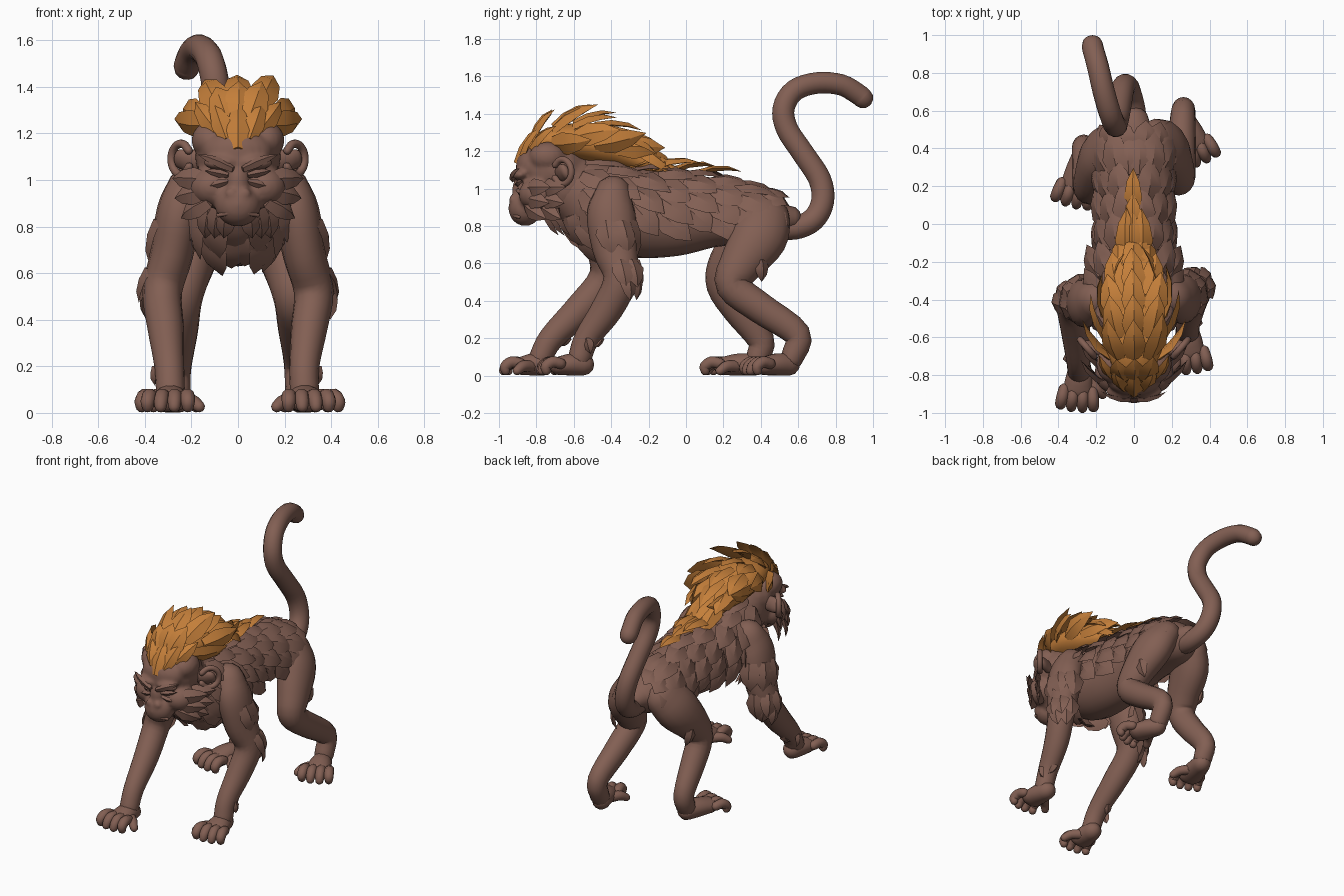
import bpy, bmesh, math, random
from mathutils import Vector, Matrix
from mathutils.bvhtree import BVHTree

random.seed(4)
if "Cube" in bpy.data.objects:
    bpy.data.objects.remove(bpy.data.objects["Cube"])


def material(name, colour):
    m = bpy.data.materials.new(name)
    m.use_nodes = True
    m.diffuse_color = colour
    m.node_tree.nodes["Principled BSDF"].inputs["Base Color"].default_value = colour
    return m


BROWN = material("brown fur", (0.225, 0.115, 0.087, 1))
ORANGE = material("orange mane", (0.55, 0.21, 0.042, 1))


def finish(name, bm, mat, angle=50):
    """Turn a bmesh into a shaded object."""
    bmesh.ops.recalc_face_normals(bm, faces=bm.faces)
    mesh = bpy.data.meshes.new(name)
    bm.to_mesh(mesh)
    bm.free()
    mesh.materials.append(mat)
    ob = bpy.data.objects.new(name, mesh)
    bpy.context.collection.objects.link(ob)
    bpy.ops.object.select_all(action="DESELECT")
    ob.select_set(True)
    bpy.context.view_layer.objects.active = ob
    bpy.ops.object.shade_smooth_by_angle(angle=math.radians(angle))
    return ob


def surface(ob):
    return BVHTree.FromPolygons([v.co for v in ob.data.vertices],
                                [list(p.vertices) for p in ob.data.polygons])


def loft(bm, pts, s=1, sides=14, steps=4):
    """Rounded tube through (x, y, z, side radius, depth radius) points."""
    P = [Vector(p) for p in pts]
    P = [P[0] * 2 - P[1]] + P + [P[-1] * 2 - P[-2]]
    path = []
    for a, b, c, d in zip(P, P[1:], P[2:], P[3:]):
        for k in range(steps):
            t = k / steps
            path.append((b * 2 + (c - a) * t + (a * 2 - b * 5 + c * 4 - d) * t ** 2
                         + (b * 3 - a - c * 3 + d) * t ** 3) / 2)
    path.append(P[-2])
    pos = [Vector(p[:3]) for p in path]
    tan = [(pos[min(i + 1, len(pos) - 1)] - pos[max(i - 1, 0)]).normalized() for i in range(len(pos))]
    rings = [(c, t, p[3], p[4]) for c, t, p in zip(pos, tan, path)]

    def cap(ring, sign):
        c, t, a, b = ring
        m = min(a, b) * sign
        return [(c + t * m * o, t, a * k, b * k) for o, k in ((.5, .86), (.85, .5), (.98, .1))]
    rings = cap(rings[0], -1)[::-1] + rings + cap(rings[-1], 1)
    loops = []
    for c, t, a, b in rings:
        side = (Vector((1, 0, 0)) - t * t.x).normalized()
        up = t.cross(side)
        loop = []
        for k in range(sides):
            w = math.tau * k / sides
            v = c + side * a * math.cos(w) + up * b * math.sin(w)
            loop.append(bm.verts.new((v.x * s, v.y, v.z)))
        loops.append(loop)
    for A, B in zip(loops, loops[1:]):
        for k in range(sides):
            j = (k + 1) % sides
            bm.faces.new((A[k], A[j], B[j], B[k]))
    bm.faces.new(loops[0])
    bm.faces.new(loops[-1])


def blob(bm, x, y, z, rx, ry, rz):
    bmesh.ops.create_uvsphere(bm, u_segments=20, v_segments=12, radius=1,
                              matrix=Matrix.Translation((x, y, z)) @ Matrix.Diagonal((rx, ry, rz, 1)))


def lock(bm, base, lay, normal, length, width, thick=.022):
    """Pointed, ridged, slightly arched lock of hair."""
    base, d, n = Vector(base), Vector(lay).normalized(), Vector(normal)
    side = d.cross(n).normalized()
    up = side.cross(d)
    rings = []
    for t, w in ((0, .6), (.35, 1), (.7, .7)):
        c = base + d * length * t + up * length * .1 * math.sin(math.pi * t)
        w *= width / 2
        h = thick * (1.1 - t * .6)
        rings.append([bm.verts.new(p) for p in (c - side * w, c + up * h, c + side * w, c - up * h * .6)])
    tip = bm.verts.new(base + d * length)
    for A, B in zip(rings, rings[1:]):
        for k in range(4):
            bm.faces.new((A[k], A[k - 1], B[k - 1], B[k]))
    for k in range(4):
        bm.faces.new((rings[-1][k], rings[-1][k - 1], tip))
    bm.faces.new(rings[0])


def fur(bm, tree, origin, ray, lay, length, width, lift=.15, sink=.008):
    """Lay a lock on the surface found along a ray."""
    ray = Vector(ray).normalized()
    hit, n, _, _ = tree.ray_cast(Vector(origin), ray)
    if hit is None:
        return
    n = n if n.dot(ray) > 0 else -n
    d = Vector(lay).normalized()
    d = (d - n * d.dot(n)).normalized() + n * lift
    lock(bm, hit - n * sink, d, n, length * random.uniform(.9, 1.1), width)


# Torso
bm = bmesh.new()
loft(bm, [(0, .55, .84, .08, .07), (0, .47, .84, .15, .13), (0, .35, .85, .175, .15),
          (0, .15, .87, .165, .185), (0, -.05, .865, .175, .225), (0, -.25, .87, .2, .24),
          (0, -.42, .9, .21, .235), (0, -.56, .98, .17, .19), (0, -.68, 1.04, .14, .15)], sides=24)
torso = finish("torso", bm, BROWN)
skin = surface(torso)

# Tail
bm = bmesh.new()
tail = [(0, .46, .8), (0, .58, .79), (-.02, .68, .835), (-.04, .73, .93), (-.06, .715, 1.05),
        (-.075, .625, 1.19), (-.09, .54, 1.32), (-.1, .522, 1.43), (-.125, .58, 1.525),
        (-.16, .7, 1.565), (-.19, .83, 1.555), (-.215, .92, 1.505), (-.22, .945, 1.485)]
loft(bm, [p + ((.065 - .0007 * i,) * 2) for i, p in enumerate(tail)])
finish("tail", bm, BROWN)

# Limbs share widths; each path is (x, y, z) from the body to the ankle
ARM_R = [(.1, .1), (.1, .13), (.092, .12), (.085, .092), (.078, .085), (.064, .068), (.062, .062)]
LEG_R = [(.1, .14), (.115, .15), (.1, .115), (.085, .09), (.078, .083), (.064, .072), (.062, .06)]
LIMBS = {
    "left_arm": (1, ARM_R, [(.2, -.39, .97), (.25, -.4, .86), (.285, -.38, .68), (.325, -.35, .52),
                            (.305, -.42, .36), (.285, -.53, .2), (.285, -.57, .09)]),
    "right_arm": (-1, ARM_R, [(.2, -.4, .97), (.25, -.42, .86), (.285, -.41, .68), (.325, -.43, .52),
                              (.31, -.56, .36), (.295, -.72, .2), (.29, -.78, .09)]),
    "left_leg": (1, LEG_R, [(.11, .42, .86), (.175, .39, .74), (.22, .29, .59), (.24, .25, .48),
                            (.25, .4, .36), (.26, .595, .22), (.265, .565, .09)]),
    "right_leg": (-1, LEG_R, [(.11, .42, .86), (.175, .35, .74), (.22, .23, .59), (.24, .2, .48),
                              (.25, .28, .35), (.265, .4, .19), (.265, .38, .09)])}

tufts = bmesh.new()
for name, (s, radii, path) in LIMBS.items():
    bm = bmesh.new()
    loft(bm, [p + r for p, r in zip(path, radii)], s, sides=16)
    limb = surface(finish(name, bm, BROWN))
    # Fur at the shoulder, elbow and wrist, or at the back of the thigh
    if name.endswith("arm"):
        rows = ((1, -.03, .2, .14, (-15, 30, 75)), (3, .1, .17, .12, (0, 50, 95)),
                (3, .02, .13, .1, (25, 70)), (5, 0, .08, .06, (0, 90)))
    else:
        rows = ((2, .03, .13, .08, (60,)),)
    for i, dz, length, width, angles in rows:
        x, y, z = path[i]
        for a in map(math.radians, angles):
            fur(tufts, limb, (x * s, y, z + dz), (s * math.cos(a), math.sin(a), 0),
                (s * .1, .2, -1), length, width, .05, .014)

# Hands and feet: sole, four toes and an inner thumb
for name, s, heel, ball in (("left_hand", 1, (.28, -.55), (.295, -.68)), ("right_hand", -1, (.285, -.76), (.295, -.88)),
                            ("left_foot", 1, (.265, .55), (.32, .42)), ("right_foot", -1, (.265, .37), (.31, .2))):
    bm = bmesh.new()
    heel, ball = Vector(heel), Vector(ball)
    d = (ball - heel).normalized()
    out = Vector((-d.y, d.x))
    mid = (heel + ball) / 2
    loft(bm, [(*heel, .06, .06, .06), (*mid, .06, .073, .06), (*ball, .052, .08, .05)], s)
    for k in range(-3, 5, 2):
        aim = (d + out * k * .05).normalized()
        root = ball + out * k * .025
        loft(bm, [(*(root + aim * t), z, r, r) for t, z, r in
                  ((0, .065, .03), (.045, .073, .032), (.08, .05, .03), (.1 - abs(k) * .007, .028, .026))],
             s, sides=10, steps=3)
    aim = (d * .8 - out).normalized()
    loft(bm, [(*(mid - out * .04 + aim * t), z, r, r) for t, z, r in
              ((0, .05, .033), (.07, .05, .031), (.115, .027, .025))], s, sides=10, steps=3)
    finish(name, bm, BROWN)

# Head: fused rounded masses
bm = bmesh.new()
for m in ((0, -.71, 1.1, .185, .19, .165), (0, -.82, 1.12, .15, .09, .1), (0, -.86, .895, .1, .09, .095),
          (0, -.87, .99, .055, .06, .09), (0, -.78, .92, .12, .13, .08), (0, -.62, 1.02, .16, .18, .18)):
    blob(bm, *m)
for s in (-1, 1):
    blob(bm, s * .07, -.885, 1.075, .08, .045, .032)
    blob(bm, s * .11, -.79, .97, .1, .105, .09)
    blob(bm, s * .12, -.74, 1.17, .08, .1, .08)
    blob(bm, s * .03, -.925, .945, .026, .024, .02)
head = finish("head", bm, BROWN)
fuse = head.modifiers.new("fuse", "REMESH")
fuse.mode, fuse.voxel_size, fuse.use_smooth_shade = "VOXEL", .012, True
soft = head.modifiers.new("soften", "SMOOTH")
soft.factor, soft.iterations = .5, 4

# Face details: lip line, lids, brows and ears
bm = bmesh.new()
loft(bm, [(x, 5 * x * x - .93, .865 - abs(x) * .2, .009, .009) for x in (-.085, -.05, 0, .05, .085)], sides=8)
for s in (-1, 1):
    lock(bm, (s * .02, -.925, 1.045), (s, .25, .42), (0, -1, .3), .17, .045, .018)
    lock(bm, (s * .04, -.9, 1.02), (s, .3, .2), (0, -1, 0), .11, .035, .016)
    lock(bm, (s * .04, -.895, .995), (s, .3, -.25), (0, -1, 0), .12, .035, .014)
finish("face_details", bm, BROWN)
for s, name in ((1, "left_ear"), (-1, "right_ear")):
    bm = bmesh.new()
    rim = []
    for k in range(9):
        a = math.radians(-150 + k * 37)
        u = .062 * math.cos(a)
        rim.append((.245 + u * .65, -.66 + u * .76, 1.09 + .066 * math.sin(a), .018, .018))
    loft(bm, rim, s, sides=10)
    loft(bm, [(.17, -.67, 1.08, .03, .05), (.22, -.655, 1.085, .03, .05), (.25, -.645, 1.09, .025, .045)], s)
    finish(name, bm, BROWN)

# Cheek whiskers and throat beard
for s in (-1, 1):
    for j, (x, z, rise) in enumerate(((.13, 1.0, .05), (.13, .95, -.2), (.12, .91, -.6))):
        for back in (0, .08):
            lock(tufts, (s * x, -.85 + back, z), (s, .85, rise), (s * .8, -1, .2), .2 - j * .01, .1)
    for j in range(3):
        lock(tufts, (s * (.04 + j * .04), -.75 + j * .03, .89), (s * .15, .5, -1), (s * .3, -1, -.3), .16, .1)
# Chest bib
for row, z in enumerate((.88, .78)):
    for k in range(-2, 3):
        a = (k + row * .5) * .42
        fur(tufts, skin, (0, -.38, z), (math.sin(a), -math.cos(a), -.1), (0, .25, -1), .2, .17, .06)
# Neck ruff and flank fur in overlapping rows
for row in range(8):
    y = -.55 + row * .135
    ruff = row < 3
    for a in range(12, 110 if ruff else 90, 25):
        a = math.radians(a + (row % 2) * 12)
        for s in (-1, 1):
            fur(tufts, skin, (0, y, .9 if row < 7 else .86), (s * math.sin(a), 0, math.cos(a)),
                (0, .85, -.75 * math.sin(a) - (.3 if ruff else 0)), .23 if row < 7 else .17, .15, .1)
finish("fur_tufts", tufts, BROWN, 30)

# Mane: solid cap running down the nape, covered in swept locks
bm = bmesh.new()
loft(bm, [(0, -.84, 1.19, .045, .04), (0, -.74, 1.25, .12, .07), (0, -.58, 1.25, .165, .1),
          (0, -.43, 1.22, .15, .1), (0, -.32, 1.18, .11, .075), (0, -.2, 1.13, .075, .05),
          (0, -.05, 1.085, .05, .03)], sides=20)
scalp = surface(finish("mane_cap", bm, ORANGE))
mane = bmesh.new()
for row in range(6):
    y = -.82 + row * .11
    reach = 1 if row in (0, 5) else 2
    for k in range(-reach, reach + 1):
        a = math.radians(k * 36 + (row % 2) * 10 * k / 2)
        rise = (.8 - row * .2) * math.cos(a) + .05
        fur(mane, scalp, (0, y, (1.2, 1.22, 1.22, 1.21, 1.18, 1.14)[row]), (math.sin(a), 0, math.cos(a)),
            (math.sin(a) * .4, .8, rise), .2 if row == 0 else .26, .13, .25 if row < 3 else .08)
# Brow peak of the mane
lock(mane, (0, -.9, 1.13), (0, .6, 1), (0, -1, .5), .24, .1)
for s in (-1, 1):
    lock(mane, (s * .045, -.87, 1.17), (s * .35, .65, 1), (s * .3, -1, .5), .21, .09)
    lock(mane, (s * .09, -.82, 1.21), (s * .6, .8, .8), (s * .5, -1, .5), .2, .09)
# Spine crest, narrowing behind
for row in range(4):
    y = -.3 + row * .12
    for x in ((-.035, .035, 0) if row < 2 else (0,)):
        fur(mane, skin, (x, y, .9), (x, 0, 1), (-x, 1, 0), .25, .12 - row * .008, .22, -.006)
finish("mane_locks", mane, ORANGE, 30)
